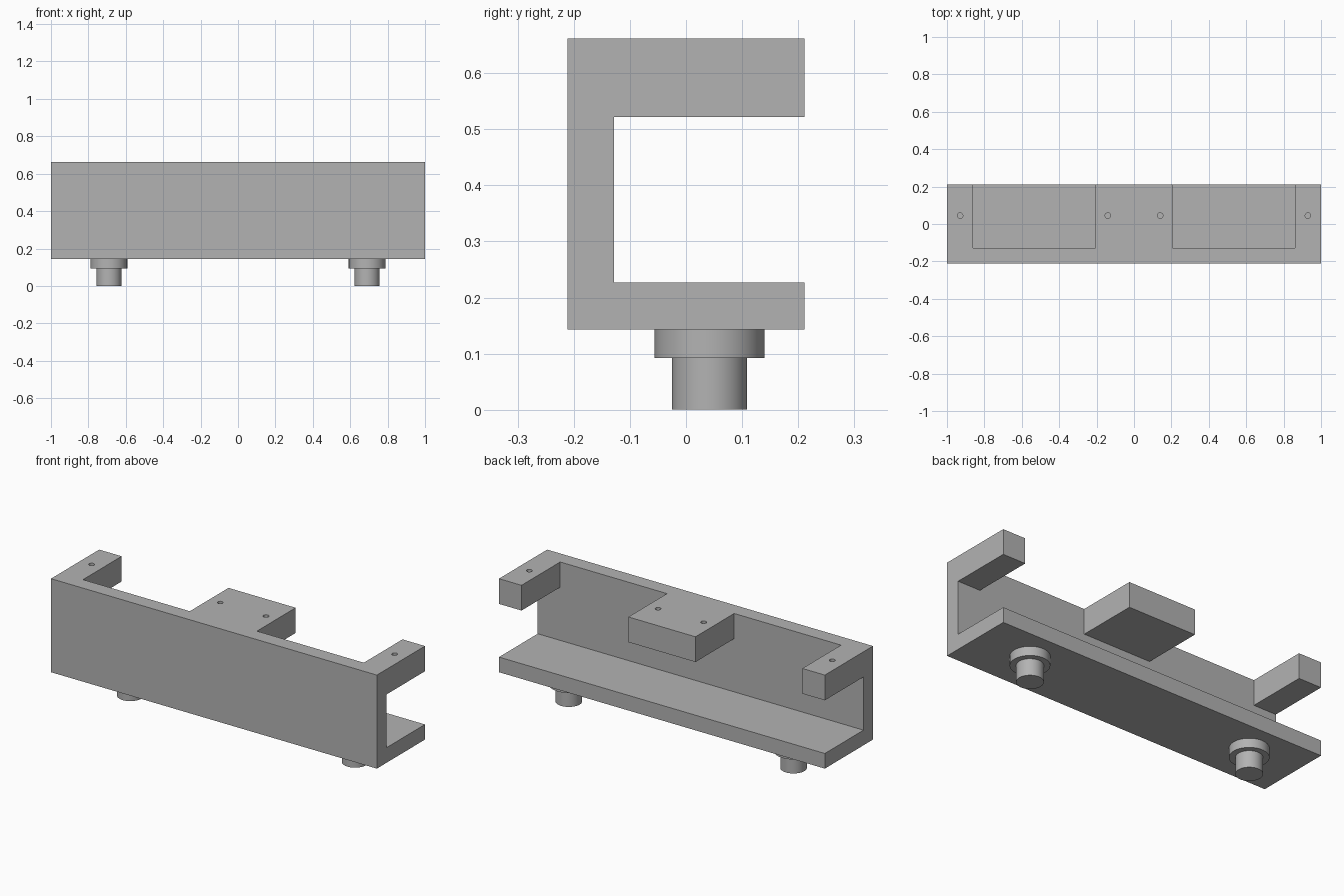
import bpy
import bmesh
from mathutils import Matrix

cube = bpy.data.objects.get("Cube")
if cube:
    bpy.data.objects.remove(cube, do_unlink=True)

grey = bpy.data.materials.new("plain grey")
grey.use_nodes = True
colour = (0.45, 0.45, 0.45, 1)
grey.diffuse_color = colour
grey.node_tree.nodes["Principled BSDF"].inputs["Base Color"].default_value = colour

DEPTH, TOP, WALL_IN = 0.211, 0.662, -0.128
FLOOR_LOW, FLOOR_TOP, ARM_LOW = 0.143, 0.227, 0.522
AXIS_Y = 0.042


def make_object(name, bm):
    bmesh.ops.recalc_face_normals(bm, faces=bm.faces)
    mesh = bpy.data.meshes.new(name)
    bm.to_mesh(mesh)
    bm.free()
    obj = bpy.data.objects.new(name, mesh)
    obj.data.materials.append(grey)
    bpy.context.collection.objects.link(obj)
    return obj


def extrude_x(name, profile, x0, x1):
    """Extrude a (y, z) outline along x."""
    bm = bmesh.new()
    face = bm.faces.new([bm.verts.new((x0, y, z)) for y, z in profile])
    result = bmesh.ops.extrude_face_region(bm, geom=[face])
    verts = [v for v in result["geom"] if isinstance(v, bmesh.types.BMVert)]
    bmesh.ops.translate(bm, verts=verts, vec=(x1 - x0, 0, 0))
    return make_object(name, bm)


def lathe(name, x, y, profile, segments):
    """Spin a (radius, z) outline around a vertical axis."""
    bm = bmesh.new()
    rings = []
    for r, z in profile:
        ring = bmesh.ops.create_circle(bm, segments=segments, radius=r,
                                       matrix=Matrix.Translation((x, y, z)))
        rings.append(ring["verts"])
    for low, high in zip(rings, rings[1:]):
        for i in range(segments):
            j = (i + 1) % segments
            bm.faces.new((low[i], low[j], high[j], high[i]))
    bm.faces.new(rings[0])
    bm.faces.new(rings[-1])
    return make_object(name, bm)


def activate(obj):
    bpy.ops.object.select_all(action='DESELECT')
    obj.select_set(True)
    bpy.context.view_layer.objects.active = obj


def cut(obj, cutter):
    cutter.hide_render = True
    mod = obj.modifiers.new("cut", 'BOOLEAN')
    mod.operation, mod.solver, mod.object = 'DIFFERENCE', 'EXACT', cutter
    activate(obj)
    bpy.ops.object.modifier_apply(modifier=mod.name)
    bpy.data.objects.remove(cutter, do_unlink=True)


# C-shaped channel, open to the back
channel = extrude_x("channel_bracket", [
    (-DEPTH, FLOOR_LOW), (DEPTH, FLOOR_LOW), (DEPTH, FLOOR_TOP),
    (WALL_IN, FLOOR_TOP), (WALL_IN, ARM_LOW), (DEPTH, ARM_LOW),
    (DEPTH, TOP), (-DEPTH, TOP)], -1, 1)

# Two openings in the top flange leave three arms; blind screw holes in the arms
opening = [(WALL_IN, ARM_LOW - 0.1), (DEPTH + 0.1, ARM_LOW - 0.1),
           (DEPTH + 0.1, TOP + 0.1), (WALL_IN, TOP + 0.1)]
for side in (-1, 1):
    x0, x1 = sorted((side * 0.206, side * 0.862))
    cut(channel, extrude_x("opening_cutter", opening, x0, x1))
    for x in (0.14, 0.93):
        cut(channel, lathe("hole_cutter", side * x, AXIS_Y + 0.003,
                           [(0.015, TOP - 0.1), (0.015, TOP + 0.05)], 24))

# Stepped feet: wide collar above a narrower pin
feet = []
for side, label in ((1, "left"), (-1, "right")):
    feet.append(lathe(label + "_foot", side * 0.69, AXIS_Y, [
        (0.067, 0), (0.067, 0.092), (0.098, 0.092), (0.098, FLOOR_LOW)], 64))

for obj in [channel] + feet:
    activate(obj)
    bpy.ops.object.shade_smooth_by_angle(angle=0.6)
